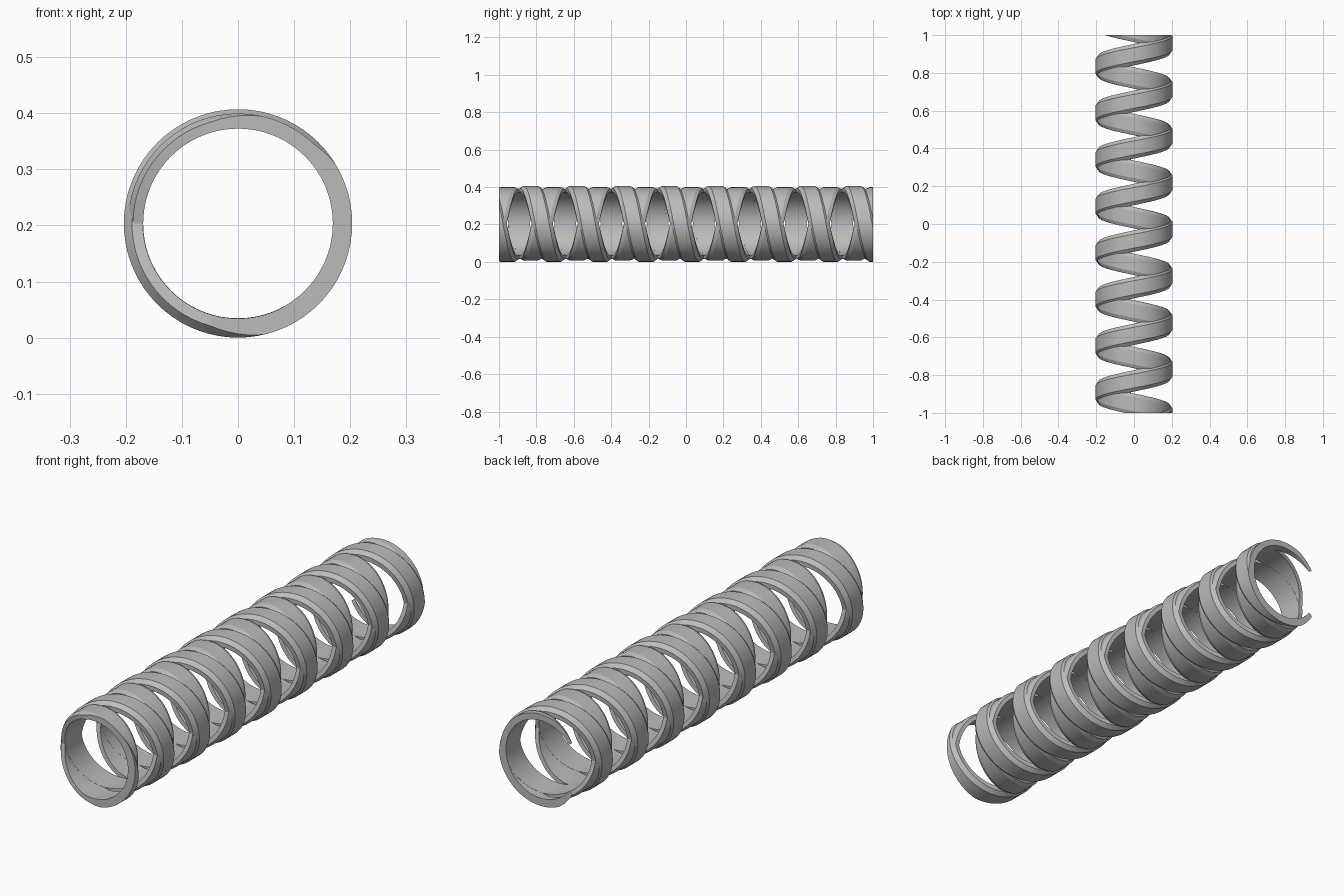
import bpy, bmesh, math

if "Cube" in bpy.data.objects:
    bpy.data.objects.remove(bpy.data.objects["Cube"])

PITCH = 0.2467      # axial travel per turn
START = -1.0155     # y where both ribbons cross on the right side
CENTRE_Z = 0.2035
SEGS = 72           # steps per turn

grey = bpy.data.materials.new("plain grey")
grey.diffuse_color = (0.5, 0.5, 0.5, 1)
grey.use_nodes = True
grey.node_tree.nodes["Principled BSDF"].inputs["Base Color"].default_value = grey.diffuse_color


def ribbon(name, direction, r_in, r_shoulder, r_out):
    """Chamfered ribbon wound round the y axis, trimmed flat at both ends."""
    wide, flat = 0.0565, 0.037
    profile = [(r_in, -wide), (r_in, wide), (r_shoulder, wide),
               (r_out, flat), (r_out, -flat), (r_shoulder, -wide)]
    bm = bmesh.new()
    rings = []
    for i in range(-SEGS, 10 * SEGS + 1):
        a = 2 * math.pi * i / SEGS
        y = START + PITCH * i / SEGS
        rings.append([bm.verts.new((r * math.cos(a), y + dy,
                                    CENTRE_Z + direction * r * math.sin(a)))
                      for r, dy in profile])
    n = len(profile)
    for p, q in zip(rings, rings[1:]):
        for k in range(n):
            m = (k + 1) % n
            bm.faces.new((p[k], p[m], q[m], q[k]))
    # flat trimmed ends
    for side in (-1, 1):
        cut = bmesh.ops.bisect_plane(
            bm, geom=bm.verts[:] + bm.edges[:] + bm.faces[:], dist=1e-6,
            plane_co=(0, side, 0), plane_no=(0, side, 0), clear_outer=True)
        edges = [e for e in cut["geom_cut"] if isinstance(e, bmesh.types.BMEdge)]
        bmesh.ops.triangle_fill(bm, use_beauty=True, edges=edges)
    bmesh.ops.recalc_face_normals(bm, faces=bm.faces[:])
    mesh = bpy.data.meshes.new(name)
    bm.to_mesh(mesh)
    bm.free()
    mesh.materials.append(grey)
    ob = bpy.data.objects.new(name, mesh)
    bpy.context.collection.objects.link(ob)
    bpy.ops.object.select_all(action='DESELECT')
    ob.select_set(True)
    bpy.context.view_layer.objects.active = ob
    bpy.ops.object.shade_smooth_by_angle(angle=math.radians(25))
    return ob


# two counter-wound ribbons, the outer one slightly proud of the inner one
ribbon("outer_ribbon", -1, 0.1695, 0.189, 0.2035)
ribbon("inner_ribbon", 1, 0.169, 0.187, 0.196)
